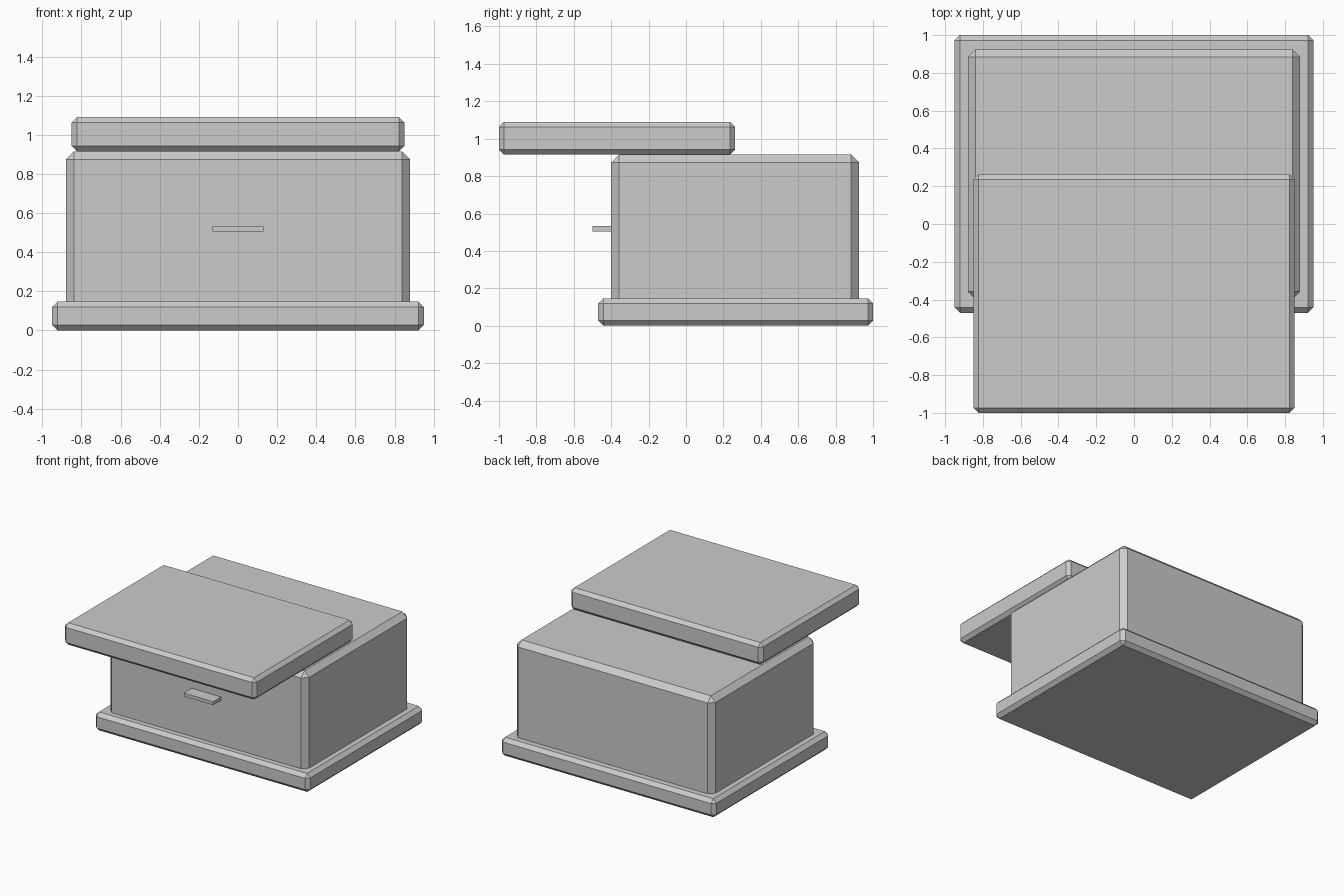
import bpy
import bmesh
from mathutils import Vector

if "Cube" in bpy.data.objects:
    bpy.data.objects.remove(bpy.data.objects["Cube"])


def box(name, lo, hi, bevel=0.0):
    """Flat-shaded box between two corners, with single-step chamfers."""
    lo, hi = Vector(lo), Vector(hi)
    bm = bmesh.new()
    bmesh.ops.create_cube(bm, size=1)
    bmesh.ops.scale(bm, vec=hi - lo, verts=bm.verts)
    bmesh.ops.translate(bm, vec=(lo + hi) / 2, verts=bm.verts)
    mesh = bpy.data.meshes.new(name)
    bm.to_mesh(mesh)
    bm.free()
    obj = bpy.data.objects.new(name, mesh)
    bpy.context.collection.objects.link(obj)
    if bevel:
        mod = obj.modifiers.new("chamfer", 'BEVEL')
        mod.width = bevel
        mod.segments = 1
    return obj


# Plinth under the box
box("base", (-0.95, -0.47, 0.0), (0.95, 1.0, 0.147), 0.028)
# Main box, its lower chamfer sunk into the plinth
box("body", (-0.88, -0.40, 0.105), (0.88, 0.925, 0.915), 0.042)
# Lid slid forward over the front
box("lid", (-0.85, -1.0, 0.915), (0.85, 0.263, 1.09), 0.027)
# Small pull tab on the front
box("front_tab", (-0.13, -0.50, 0.505), (0.13, -0.39, 0.532))
